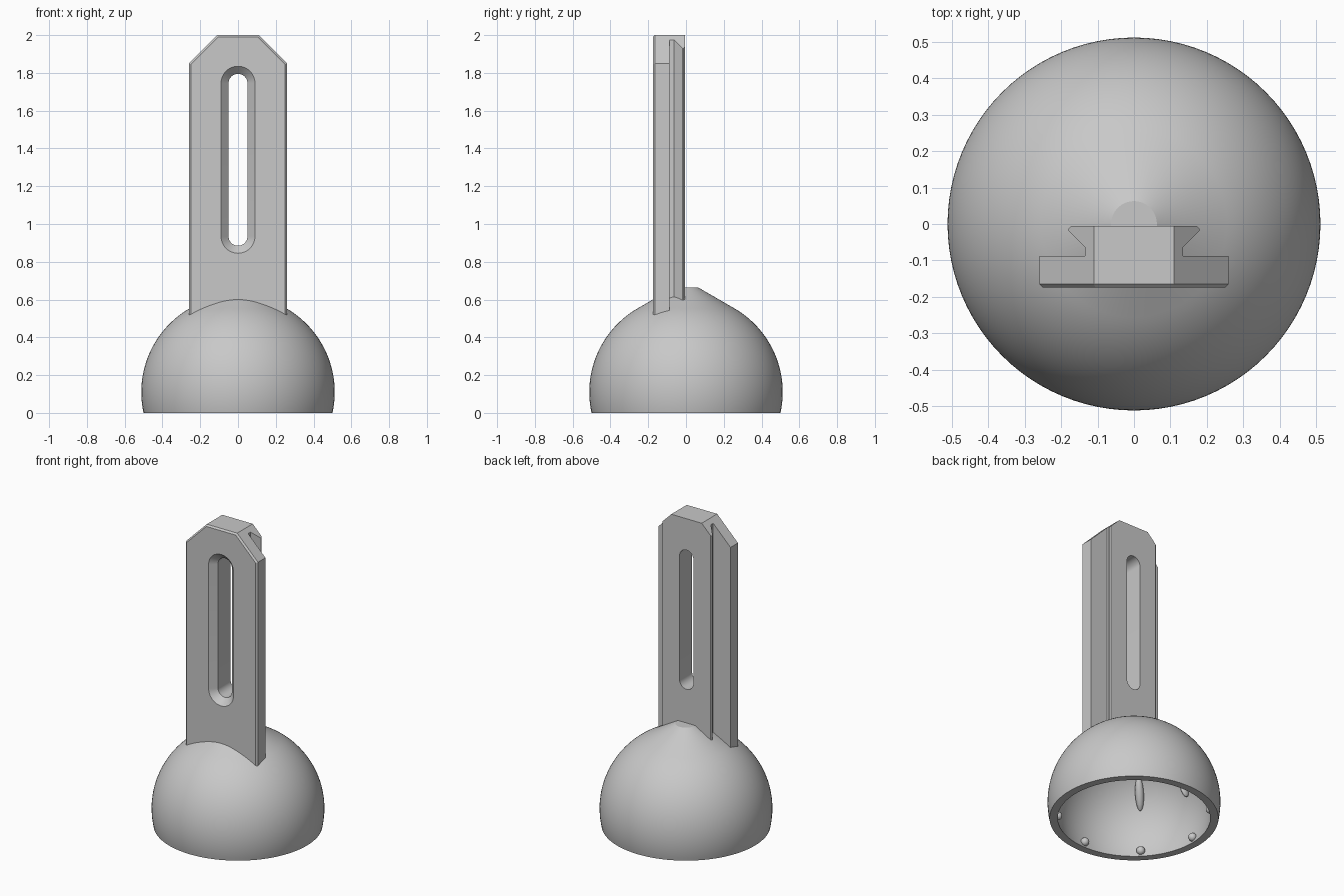
import bpy, bmesh
from math import sin, cos, tan, asin, pi, radians
from mathutils import Vector, Matrix

if "Cube" in bpy.data.objects:
    bpy.data.objects.remove(bpy.data.objects["Cube"], do_unlink=True)

grey = bpy.data.materials.new("plain_grey")
grey.use_nodes = True
COLOUR = (0.58, 0.58, 0.58, 1)
grey.diffuse_color = COLOUR
grey.node_tree.nodes["Principled BSDF"].inputs["Base Color"].default_value = COLOUR

CENTRE = 0.11  # height of the sphere centre
SIDES = 96


def finish(bm, name, smooth=False):
    bmesh.ops.recalc_face_normals(bm, faces=bm.faces)
    mesh = bpy.data.meshes.new(name)
    bm.to_mesh(mesh)
    bm.free()
    ob = bpy.data.objects.new(name, mesh)
    bpy.context.collection.objects.link(ob)
    mesh.materials.append(grey)
    if smooth:
        shade(ob)
    return ob


def activate(ob):
    bpy.ops.object.select_all(action='DESELECT')
    ob.select_set(True)
    bpy.context.view_layer.objects.active = ob


def shade(ob):
    activate(ob)
    bpy.ops.object.shade_smooth_by_angle(angle=radians(25))


def cut(ob, cutter):
    cutter.hide_render = True
    mod = ob.modifiers.new("cut", 'BOOLEAN')
    mod.operation, mod.solver, mod.object = 'DIFFERENCE', 'EXACT', cutter
    activate(ob)
    bpy.ops.object.modifier_apply(modifier=mod.name)
    bpy.data.objects.remove(cutter, do_unlink=True)


def dome_profile(radius, top):
    """Sphere that turns into a tangent 30 degree cone with a flat tip."""
    apex = CENTRE + radius / cos(pi / 6)
    low = asin(-CENTRE / radius)
    pts = [(0, top), ((apex - top) / tan(pi / 6), top)]
    for i in range(33):
        a = pi / 3 + (low - pi / 3) * i / 32
        pts.append((radius * cos(a), CENTRE + radius * sin(a)))
    return pts


def lathe(name, pts, smooth=False):
    bm = bmesh.new()
    vs = [bm.verts.new((r, 0, z)) for r, z in pts]
    edges = [bm.edges.new(p) for p in zip(vs, vs[1:])]
    bmesh.ops.spin(bm, geom=vs + edges, axis=(0, 0, 1), cent=(0, 0, 0),
                   angle=2 * pi, steps=SIDES)
    bmesh.ops.remove_doubles(bm, verts=bm.verts, dist=1e-4)
    return finish(bm, name, smooth)


# Hollow dome with a pointed crown
lathe("dome", dome_profile(0.512, 0.665) + dome_profile(0.465, 0.62)[::-1], True)

# Upright: plate with a dovetail rail behind it, extruded upward
half = [(0.25, -0.175), (0.26, -0.165), (0.26, -0.088), (0.135, -0.088),
        (0.135, -0.064), (0.18, -0.019), (0.18, -0.013), (0.172, -0.005)]
section = half + [(-x, y) for x, y in reversed(half)]
bm = bmesh.new()
base = bm.faces.new([bm.verts.new((x, y, 0.45)) for x, y in section])
ext = bmesh.ops.extrude_face_region(bm, geom=[base])["geom"]
bmesh.ops.translate(bm, vec=(0, 0, 1.55),
                    verts=[v for v in ext if isinstance(v, bmesh.types.BMVert)])

# Slanted top corners and the fine chamfer along the front edges
planes = [((0.11, 0, 2), (1, 0, 1)), ((-0.11, 0, 2), (-1, 0, 1)),
          ((0, -0.165, 2), (0, -1, 1)),
          ((0.11, -0.165, 2), (0.7, -1, 0.7)), ((-0.11, -0.165, 2), (-0.7, -1, 0.7))]
for co, no in planes:
    cutres = bmesh.ops.bisect_plane(bm, geom=bm.verts[:] + bm.edges[:] + bm.faces[:],
                                    plane_co=co, plane_no=Vector(no).normalized(),
                                    clear_outer=True, dist=1e-5)
    rim = [e for e in bm.edges if e.is_boundary]
    bmesh.ops.holes_fill(bm, edges=rim)
upright = finish(bm, "upright_rail")

# Countersunk slot
bm = bmesh.new()
rings = []
for y, r in ((-0.2, 0.115), (-0.135, 0.05), (0.05, 0.05)):
    ring = []
    for i in range(50):
        a = pi * (i if i < 25 else i - 1) / 24
        mid = 1.745 if i < 25 else 0.935
        ring.append(bm.verts.new((r * cos(a), y, mid + r * sin(a))))
    rings.append(ring)
for a, b in zip(rings, rings[1:]):
    for i in range(50):
        j = (i + 1) % 50
        bm.faces.new((a[i], a[j], b[j], b[i]))
bm.faces.new(rings[0])
bm.faces.new(rings[-1])
cut(upright, finish(bm, "slot_cutter"))

# Trim the foot so that it ends inside the dome wall
cut(upright, lathe("foot_cutter", dome_profile(0.49, 0.645) + [(0, 0)]))
shade(upright)


def bead(name, azimuth, elevation, radius, scale):
    """Rounded bump on the inner wall, stretched along the meridian."""
    bm = bmesh.new()
    place = (Matrix.Translation((0, 0, CENTRE)) @ Matrix.Rotation(radians(azimuth), 4, 'Z')
             @ Matrix.Rotation(-radians(elevation), 4, 'Y')
             @ Matrix.Translation((radius, 0, 0)) @ Matrix.Diagonal((*scale, 1)))
    bmesh.ops.create_uvsphere(bm, u_segments=16, v_segments=10, radius=0.026, matrix=place)
    finish(bm, name, True)


# Snap bumps around the inner rim, and short ribs higher up
for i in range(8):
    bead(f"rim_bump_{i + 1}", i * 45, -9, 0.458, (1, 1, 1))
bead("inner_rib_1", 225, 36, 0.458, (1, 1, 4))
bead("inner_rib_2", 180, 30, 0.45, (1, 0.6, 1.6))
